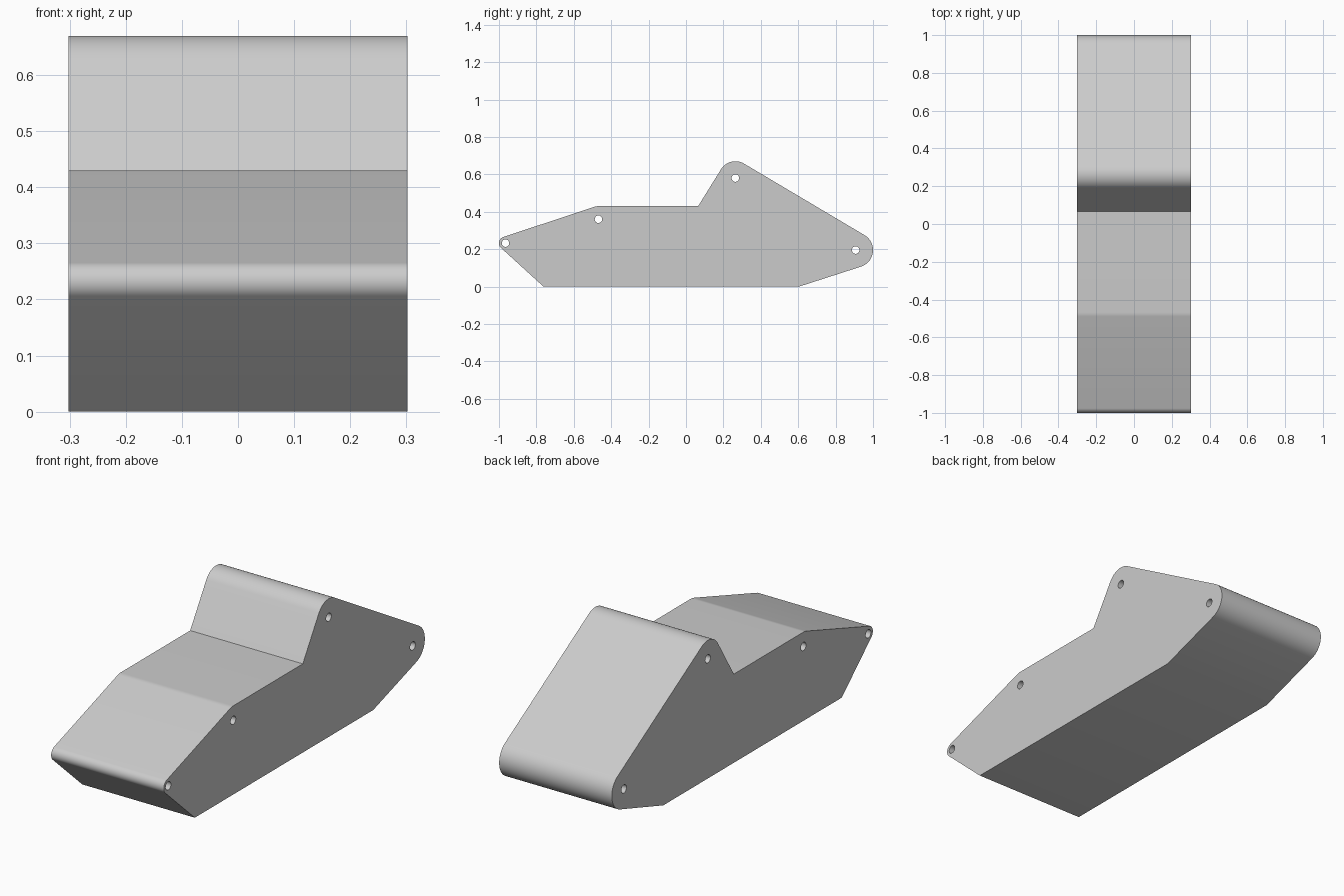
import bpy, bmesh, math
from mathutils import Matrix, Vector

if "Cube" in bpy.data.objects:
    bpy.data.objects.remove(bpy.data.objects["Cube"])

HALF_WIDTH = 0.302
HOLE_R = 0.02

# Side outline in (y, z): clockwise corners as (y, z, rounding radius)
corners = [
    (-0.762, 0.0, 0), (-0.965, 0.232, 0.035), (-0.468, 0.36, 0.07),
    (0.065, 0.43, 0), (0.264, 0.58, 0.09), (0.907, 0.195, 0.093), (0.605, 0.0, 0),
]


def tangent_angle(a, b):
    """Angle of the outward normal of the outer tangent from circle a to b."""
    dy, dz = b[0] - a[0], b[1] - a[1]
    return math.atan2(dz, dy) + math.acos((a[2] - b[2]) / math.hypot(dy, dz))


def arc(y, z, r, start, sweep, steps):
    return [(y + r * math.cos(start + sweep * i / steps),
             z + r * math.sin(start + sweep * i / steps)) for i in range(steps + 1)]


# Rounded outline joined by tangent lines
outline = []
for i, c in enumerate(corners):
    if c[2] == 0:
        outline.append(c[:2])
        continue
    a_in = tangent_angle(corners[i - 1], c)
    a_out = tangent_angle(c, corners[(i + 1) % len(corners)])
    sweep = -((a_in - a_out) % (2 * math.pi))
    outline += arc(*c, a_in, sweep, max(4, int(-sweep / 0.1)))

# Pin holes sit at the centre of every rounded corner
loops = [outline] + [arc(c[0], c[1], HOLE_R, 0, 2 * math.pi, 32)[:-1]
                     for c in corners if c[2] > 0]

# Extrude the filled outline across x
curve = bpy.data.curves.new("side_profile", "CURVE")
curve.dimensions = "2D"
curve.fill_mode = "BOTH"
curve.extrude = HALF_WIDTH
for pts in loops:
    s = curve.splines.new("POLY")
    s.points.add(len(pts) - 1)
    for p, (y, z) in zip(s.points, pts):
        p.co = (y, z, 0, 1)
    s.use_cyclic_u = True
helper = bpy.data.objects.new("profile_helper", curve)
bpy.context.collection.objects.link(helper)
bpy.context.view_layer.update()
deps = bpy.context.evaluated_depsgraph_get()
mesh = bpy.data.meshes.new_from_object(helper.evaluated_get(deps))
bpy.data.objects.remove(helper)

# Turn the profile upright: local x -> y, y -> z, z -> x
mesh.transform(Matrix(((0, 0, 1, 0), (1, 0, 0, 0), (0, 1, 0, 0), (0, 0, 0, 1))))
bm = bmesh.new()
bm.from_mesh(mesh)
bmesh.ops.remove_doubles(bm, verts=bm.verts, dist=1e-5)
bmesh.ops.recalc_face_normals(bm, faces=bm.faces)
bm.to_mesh(mesh)
bm.free()

# Single plain grey body
grey = bpy.data.materials.new("plain grey")
grey.diffuse_color = (0.6, 0.6, 0.6, 1)
grey.use_nodes = True
grey.node_tree.nodes["Principled BSDF"].inputs["Base Color"].default_value = grey.diffuse_color
mesh.materials.clear()
mesh.materials.append(grey)
for poly in mesh.polygons:
    poly.material_index = 0
body = bpy.data.objects.new("side_profile_body", mesh)
bpy.context.collection.objects.link(body)
bpy.context.view_layer.objects.active = body
body.select_set(True)
bpy.ops.object.shade_smooth_by_angle(angle=math.radians(30))
